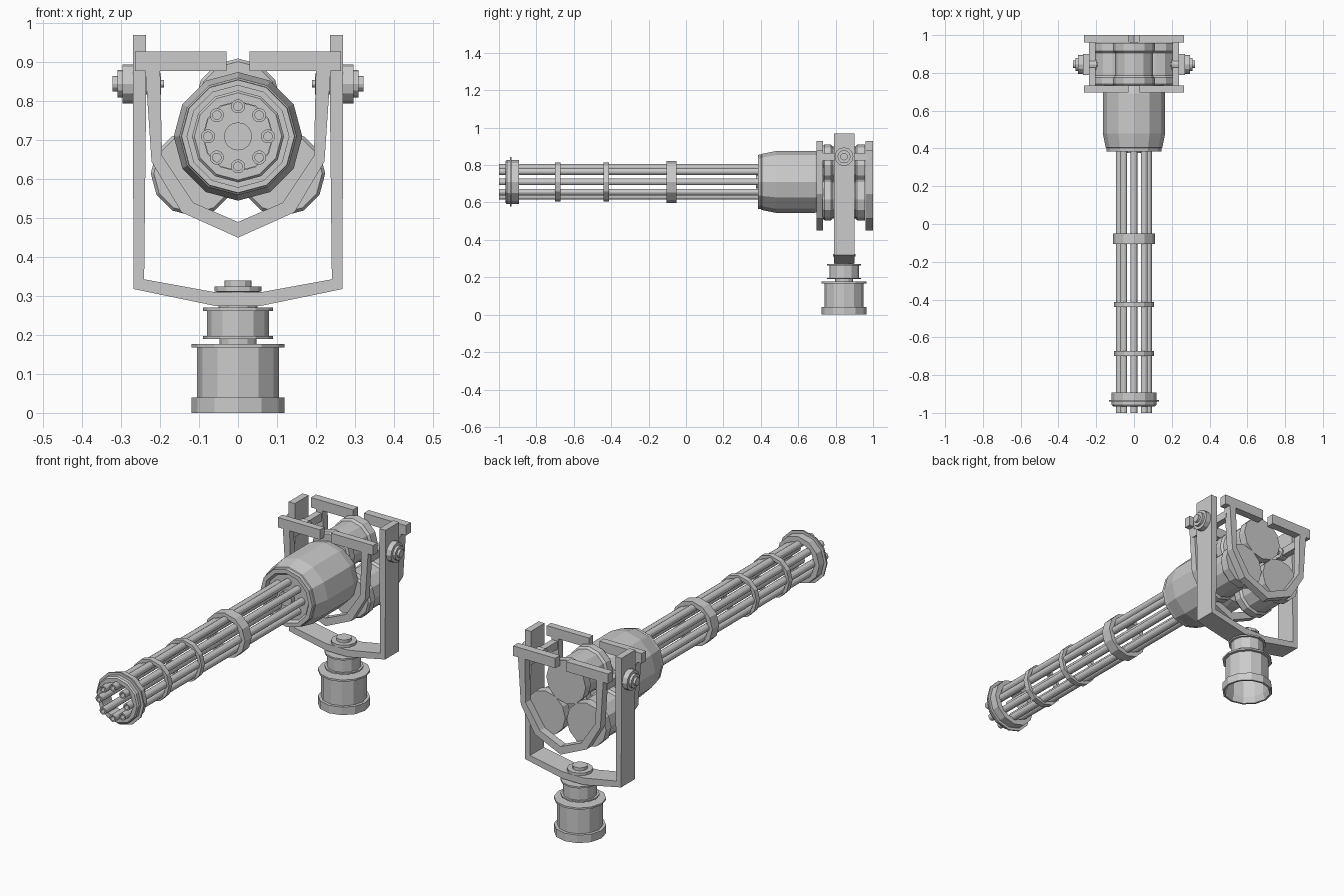
import bpy, bmesh, math
from mathutils import Matrix

if "Cube" in bpy.data.objects:
    bpy.data.objects.remove(bpy.data.objects["Cube"])

AX = 0.71      # barrel axis height
PY = 0.845     # mount centre in y


def finish(name, bm):
    bmesh.ops.remove_doubles(bm, verts=bm.verts, dist=1e-5)
    bmesh.ops.recalc_face_normals(bm, faces=bm.faces)
    me = bpy.data.meshes.new(name)
    bm.to_mesh(me)
    bm.free()
    ob = bpy.data.objects.new(name, me)
    bpy.context.collection.objects.link(ob)
    return ob


def lathe(name, prof, axis, centre, n=12, closed=False):
    """Revolve (radius, height) points about the given axis."""
    rot = {'Z': Matrix.Identity(4),
           'Y': Matrix.Rotation(-math.pi / 2, 4, 'X'),
           'X': Matrix.Rotation(math.pi / 2, 4, 'Y')}[axis]
    bm = bmesh.new()
    rings = []
    for r, h in prof:
        if r == 0:
            rings.append([bm.verts.new((0, 0, h))] * n)
        else:
            rings.append([bm.verts.new((r * math.cos(2 * math.pi * i / n),
                                        r * math.sin(2 * math.pi * i / n), h)) for i in range(n)])
    pairs = list(zip(rings, rings[1:]))
    if closed:
        pairs.append((rings[-1], rings[0]))
    for a, b in pairs:
        for i in range(n):
            j = (i + 1) % n
            vs = list(dict.fromkeys((a[i], a[j], b[j], b[i])))
            if len(vs) > 2:
                bm.faces.new(vs)
    bm.transform(Matrix.Translation(centre) @ rot)
    return finish(name, bm)


def strip(name, outer, inner, y0, y1):
    """Band between two right-hand xz paths, mirrored in x and given depth in y."""
    full = lambda p: p + [(-x, z) for x, z in reversed(p) if x > 0]
    o, i = full(outer), full(inner)
    bm = bmesh.new()
    ov, iv = ([bm.verts.new((x, y0, z)) for x, z in p] for p in (o, i))
    for k in range(len(o) - 1):
        bm.faces.new((ov[k], ov[k + 1], iv[k + 1], iv[k]))
    ext = bmesh.ops.extrude_face_region(bm, geom=bm.faces[:], use_keep_orig=True)
    for v in ext['geom']:
        if isinstance(v, bmesh.types.BMVert):
            v.co.y = y1
    return finish(name, bm)


def box(name, x0, x1, y0, y1, z0, z1):
    bm = bmesh.new()
    bmesh.ops.create_cube(bm, size=1)
    for v in bm.verts:
        v.co = ((x0 + x1) / 2 + v.co.x * (x1 - x0), (y0 + y1) / 2 + v.co.y * (y1 - y0),
                (z0 + z1) / 2 + v.co.z * (z1 - z0))
    return finish(name, bm)


# Pedestal, hollow underneath
lathe("pedestal", [(0, 0.165), (0.10, 0.165), (0.10, 0.03), (0.11, 0), (0.12, 0), (0.12, 0.04),
                   (0.105, 0.04), (0.105, 0.168), (0.12, 0.168), (0.12, 0.177), (0.048, 0.177),
                   (0.048, 0.19), (0.09, 0.19), (0.09, 0.197), (0.079, 0.197), (0.079, 0.262),
                   (0.09, 0.262), (0.09, 0.27), (0.05, 0.27), (0.05, 0.31), (0.06, 0.312),
                   (0.06, 0.325), (0.035, 0.325), (0.035, 0.34), (0, 0.34)], 'Z', (0, PY, 0))

# Outer yoke
strip("yoke", [(0.27, 0.97), (0.27, 0.80), (0.268, 0.318), (0.06, 0.275)],
      [(0.236, 0.97), (0.236, 0.80), (0.241, 0.343), (0.06, 0.31)], 0.79, 0.90)

# Front and rear cradle frames with their top bars
for tag, y0, y1 in (("front", 0.697, 0.732), ("rear", 0.96, 1.0)):
    strip(tag + "_cradle", [(0.238, 0.88), (0.222, 0.645), (0.145, 0.515), (0, 0.45)],
          [(0.2, 0.88), (0.195, 0.66), (0.115, 0.54), (0, 0.49)], y0, y1)
    for s in (-1, 1):
        xs = sorted((s * 0.03, s * 0.265))
        box(tag + "_top_bar", *xs, y0, y1, 0.878, 0.928)

# Side rails and pivot bolts
for s in (-1, 1):
    xs = sorted((s * 0.205, s * 0.237))
    box("side_rail", *xs, 0.72, 0.97, 0.825, 0.865)
    lathe("pivot_bolt", [(r, s * h) for r, h in
          [(0, 0.19), (0.01, 0.19), (0.01, 0.198), (0.027, 0.198), (0.027, 0.236), (0.05, 0.265),
           (0.05, 0.297), (0.035, 0.297), (0.035, 0.31), (0.02, 0.31), (0.02, 0.322), (0, 0.322)]],
          'X', (0, PY, 0.845))

# Main housing with stepped front lip
lathe("housing", [(0, 0.40), (0.115, 0.40), (0.125, 0.385), (0.145, 0.385), (0.146, 0.402),
                  (0.15, 0.405), (0.165, 0.48), (0.165, 0.69), (0.155, 0.735), (0, 0.735)],
      'Y', (0, 0, AX))
lathe("hub", [(0, 0.375), (0.036, 0.375), (0.036, 0.41), (0, 0.41)], 'Y', (0, 0, AX), 16)

# Three drive motors behind the housing
for x, z in ((0, 0.80), (-0.114, 0.615), (0.114, 0.615)):
    lathe("drive_motor", [(0, 0.73), (0.102, 0.73), (0.11, 0.74), (0.11, 0.775), (0.1, 0.785),
                          (0.1, 0.905), (0.11, 0.915), (0.11, 0.957), (0, 0.957)],
          'Y', (x, 0, z))

# Eight barrels, open at the muzzle
for i in range(8):
    a = i * math.pi / 4
    lathe("barrel", [(0, -0.9), (0.011, -0.9), (0.011, -1), (0.018, -1), (0.018, 0.405), (0, 0.405)],
          'Y', (0.077 * math.cos(a), 0, AX + 0.077 * math.sin(a)), 14)

# Barrel clamp rings
for y0, y1, r in ((-0.70, -0.672, 0.105), (-0.44, -0.413, 0.105), (-0.105, -0.05, 0.112)):
    lathe("barrel_ring", [(0.088, y0), (r, y0), (r, y1), (0.088, y1)], 'Y', (0, 0, AX), 12, True)
lathe("muzzle_clamp", [(0.09, -0.965), (0.112, -0.965), (0.118, -0.958), (0.118, -0.94),
                       (0.132, -0.94), (0.132, -0.932), (0.118, -0.932), (0.118, -0.893),
                       (0.09, -0.893)], 'Y', (0, 0, AX), 12, True)
